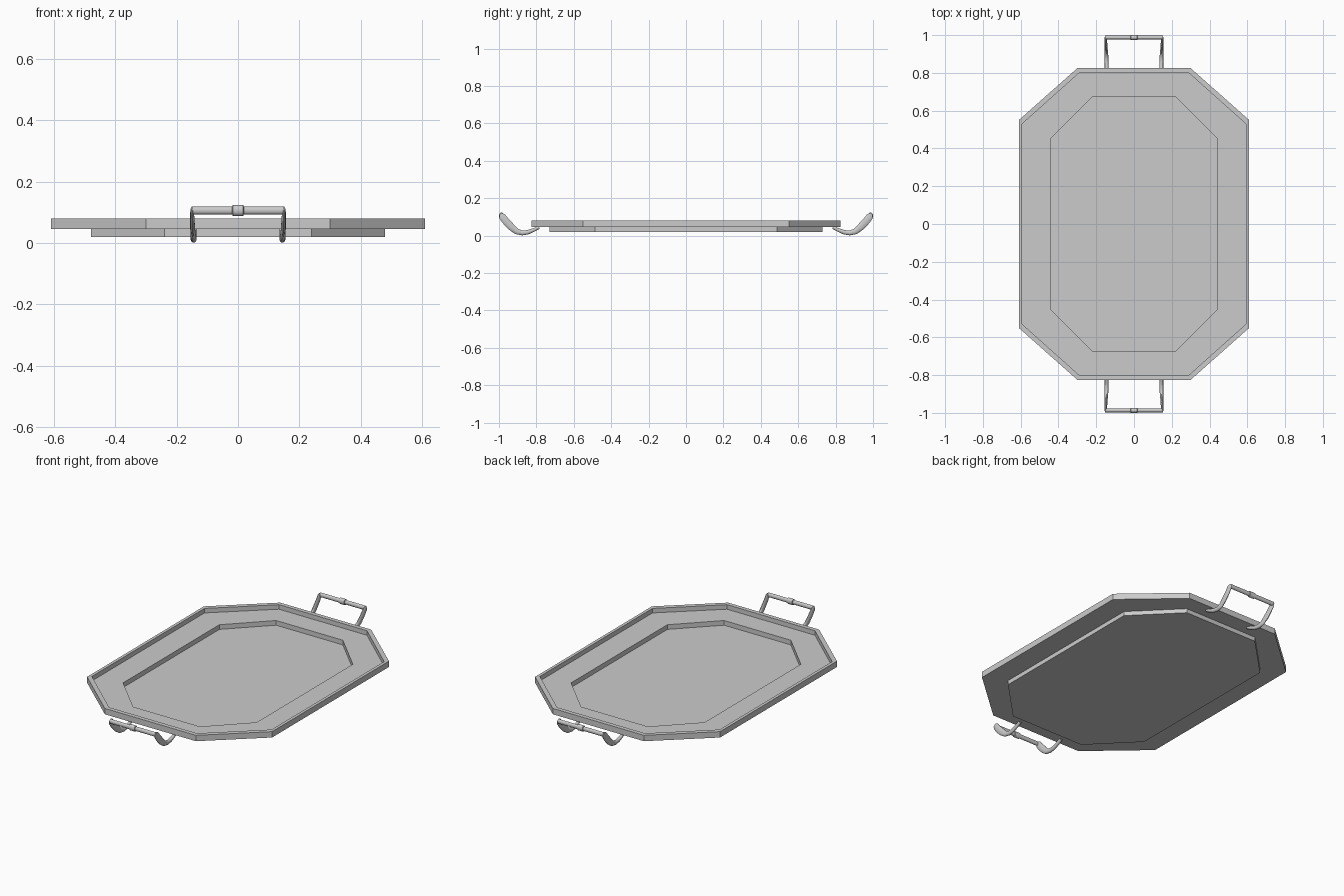
import bpy, bmesh, math
from mathutils import Vector

if "Cube" in bpy.data.objects:
    bpy.data.objects.remove(bpy.data.objects["Cube"])


def octagon(x, y, cx, cy, z):
    """Chamfered rectangle: half sizes x, y; cx, cy are where the chamfers start."""
    return [Vector((px, py, z)) for px, py in
            [(x, -cy), (x, cy), (cx, y), (-cx, y), (-x, cy), (-x, -cy), (-cx, -y), (cx, -y)]]


def ellipse(centre, u, v, sides=14):
    """Ring of points around centre spanned by half axes u and v."""
    return [centre + u * math.cos(2 * math.pi * i / sides) + v * math.sin(2 * math.pi * i / sides)
            for i in range(sides)]


def loft(name, rings, mirror=(False, False), smooth=False):
    """Skin a list of rings, cap both ends, optionally mirror about x and y."""
    bm = bmesh.new()
    loops = [[bm.verts.new(p) for p in ring] for ring in rings]
    n = len(loops[0])
    for a, b in zip(loops, loops[1:]):
        for i in range(n):
            j = (i + 1) % n
            bm.faces.new((a[i], a[j], b[j], b[i]))
    bm.faces.new(loops[0][::-1])
    bm.faces.new(loops[-1])
    bmesh.ops.recalc_face_normals(bm, faces=bm.faces)
    mesh = bpy.data.meshes.new(name)
    bm.to_mesh(mesh)
    bm.free()
    obj = bpy.data.objects.new(name, mesh)
    bpy.context.collection.objects.link(obj)
    if any(mirror):
        mod = obj.modifiers.new("mirror", 'MIRROR')
        mod.use_axis = (mirror[0], mirror[1], False)
        mod.use_mirror_merge = False
    if smooth:
        bpy.ops.object.select_all(action='DESELECT')
        obj.select_set(True)
        bpy.context.view_layer.objects.active = obj
        bpy.ops.object.shade_smooth_by_angle(angle=math.radians(40))
    return obj


# Tray: base, outer rim, sunken shelf and central well
outer = (0.61, 0.825, 0.30, 0.55)
lip = (0.592, 0.80, 0.29, 0.53)
base = (0.48, 0.73, 0.24, 0.487)
well = (0.44, 0.673, 0.22, 0.453)
loft("tray", [octagon(*s, z) for s, z in [
    (base, 0.02), (base, 0.045), (outer, 0.045), (outer, 0.08),
    (lip, 0.08), (lip, 0.053), (well, 0.053), (well, 0.025)]])

# Handle legs: curved flattened arms (x, y, z, half width, half thickness)
leg = [(0.144, 0.785, 0.044, 0.009, 0.008),
       (0.145, 0.815, 0.030, 0.010, 0.010),
       (0.145, 0.845, 0.018, 0.010, 0.012),
       (0.145, 0.875, 0.014, 0.010, 0.013),
       (0.146, 0.905, 0.022, 0.009, 0.016),
       (0.148, 0.935, 0.047, 0.008, 0.020),
       (0.149, 0.965, 0.079, 0.007, 0.020),
       (0.150, 0.982, 0.102, 0.006, 0.019),
       (0.150, 0.989, 0.112, 0.004, 0.012)]
rings = []
for k, (x, y, z, w, t) in enumerate(leg):
    a, b = leg[max(k - 1, 0)], leg[min(k + 1, len(leg) - 1)]
    side = Vector((0, -(b[2] - a[2]), b[1] - a[1])).normalized()
    rings.append(ellipse(Vector((x, y, z)), Vector((w, 0, 0)), side * t))
loft("handle_legs", rings, (True, True), True)


def rod(name, profile):
    """Slightly flattened rod along x from (x, radius) pairs, one per tray end."""
    loft(name, [ellipse(Vector((x, 0.987, 0.106)), Vector((0, r * 0.75, 0)), Vector((0, 0, r)))
                for x, r in profile], (False, True), True)


# Grip bars and their central collars
rod("grip_bars", [(-0.15, 0.013), (0.15, 0.013)])
rod("grip_collars", [(-0.019, 0.013), (-0.017, 0.018), (0.017, 0.018), (0.019, 0.013)])
